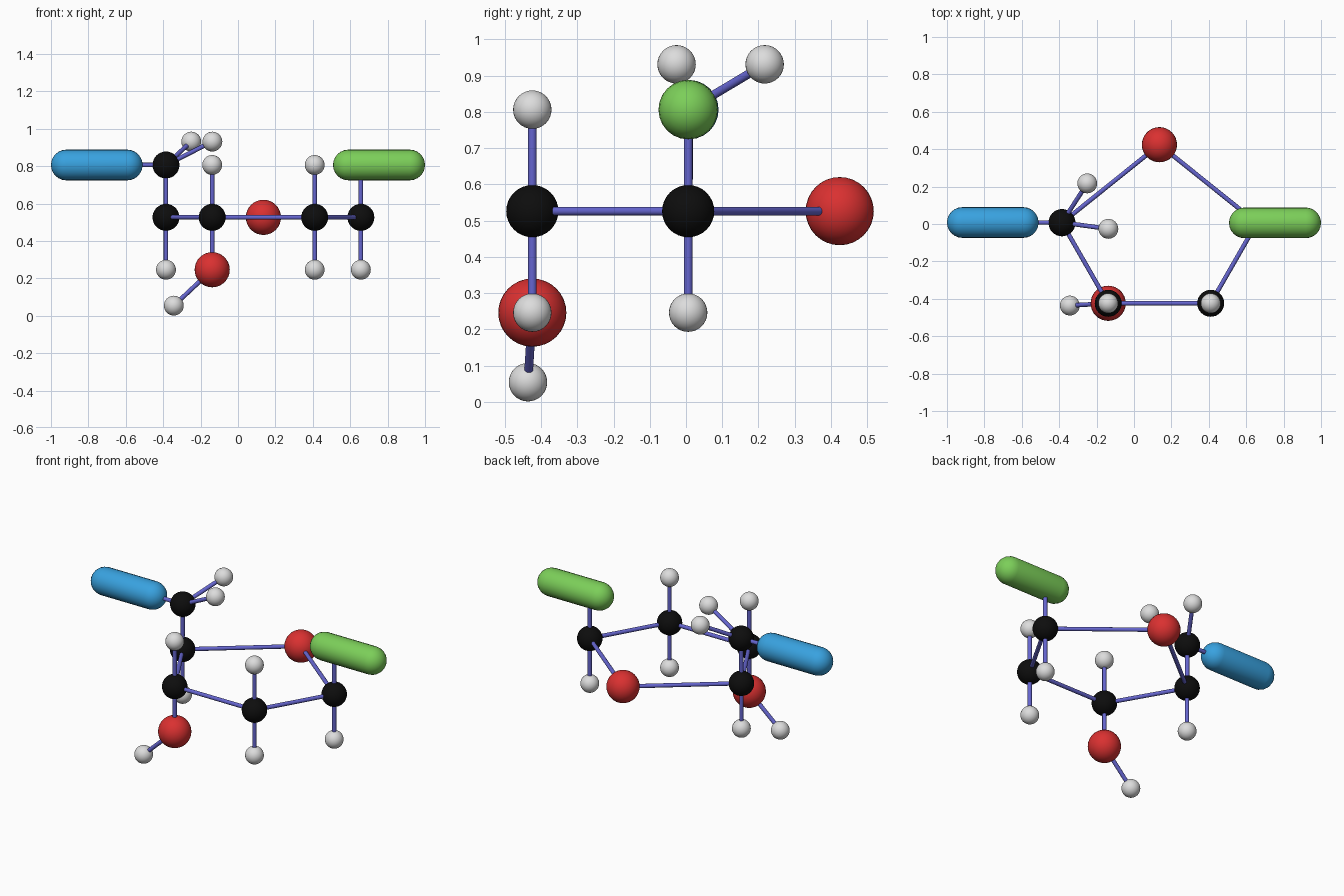
import bpy, bmesh, math
from mathutils import Vector, Matrix

if "Cube" in bpy.data.objects:
    bpy.data.objects.remove(bpy.data.objects["Cube"])


def mat(name, rgb):
    m = bpy.data.materials.new(name)
    m.diffuse_color = (*rgb, 1)
    m.use_nodes = True
    m.node_tree.nodes["Principled BSDF"].inputs["Base Color"].default_value = m.diffuse_color
    return m


BLACK = mat("carbon black", (0.004, 0.004, 0.004))
RED = mat("oxygen red", (0.70, 0.03, 0.03))
WHITE = mat("hydrogen white", (0.72, 0.72, 0.72))
BOND = mat("bond violet", (0.13, 0.13, 0.62))
BLUE = mat("capsule blue", (0.04, 0.36, 0.74))
GREEN = mat("capsule green", (0.20, 0.62, 0.10))


def finish(name, bm, material):
    me = bpy.data.meshes.new(name)
    for f in bm.faces:
        f.smooth = True
    bm.to_mesh(me)
    bm.free()
    me.materials.append(material)
    ob = bpy.data.objects.new(name, me)
    bpy.context.collection.objects.link(ob)
    return ob


def ball(name, pos, radius, material):
    bm = bmesh.new()
    bmesh.ops.create_uvsphere(bm, u_segments=32, v_segments=16, radius=radius,
                              matrix=Matrix.Translation(pos))
    finish(name, bm, material)


def rod(name, a, b, radius=0.012):
    a, b = Vector(a), Vector(b)
    d = b - a
    m = Matrix.Translation((a + b) / 2) @ d.to_track_quat('Z', 'Y').to_matrix().to_4x4()
    bm = bmesh.new()
    bmesh.ops.create_cone(bm, segments=16, radius1=radius, radius2=radius,
                          depth=d.length, matrix=m)
    finish(name, bm, BOND)


def capsule(name, x0, x1, y, z, radius, material):
    # sphere split at its equator and stretched along x
    bm = bmesh.new()
    bmesh.ops.create_uvsphere(bm, u_segments=24, v_segments=12, radius=radius)
    bmesh.ops.bisect_plane(bm, geom=bm.verts[:] + bm.edges[:] + bm.faces[:],
                           plane_co=(0, 0, 0.001), plane_no=(0, 0, 1))
    half = (x1 - x0) / 2 - radius
    for v in bm.verts:
        v.co.z += half if v.co.z > 0.0005 else -half
    bmesh.ops.transform(bm, verts=bm.verts, matrix=Matrix.Translation(
        ((x0 + x1) / 2, y, z)) @ Matrix.Rotation(math.pi / 2, 4, 'Y'))
    finish(name, bm, material)


KINDS = {"carbon": (0.072, BLACK), "oxygen": (0.094, RED), "hydrogen": (0.053, WHITE)}
MID, TOP, LOW = 0.526, 0.806, 0.246

# Atoms: name -> (kind, position)
atoms = {
    "ring_left": ("carbon", (-0.385, 0.006, MID)),
    "ring_front_left": ("carbon", (-0.138, -0.424, MID)),
    "ring_front_right": ("carbon", (0.41, -0.424, MID)),
    "ring_right": ("carbon", (0.657, 0.006, MID)),
    "ring_back": ("oxygen", (0.136, 0.424, MID)),
    "arm": ("carbon", (-0.385, 0.008, TOP)),
    "arm_tip_back": ("hydrogen", (-0.25, 0.217, 0.931)),
    "arm_tip_front": ("hydrogen", (-0.137, -0.026, 0.931)),
    "hanging": ("oxygen", (-0.138, -0.424, LOW)),
    "hanging_tip": ("hydrogen", (-0.343, -0.436, 0.054)),
    "left_low": ("hydrogen", (-0.385, 0.006, LOW)),
    "front_left_top": ("hydrogen", (-0.138, -0.424, TOP)),
    "front_right_top": ("hydrogen", (0.41, -0.424, TOP)),
    "front_right_low": ("hydrogen", (0.41, -0.424, LOW)),
    "right_low": ("hydrogen", (0.657, 0.006, LOW)),
}
for n, (kind, pos) in atoms.items():
    radius, material = KINDS[kind]
    ball(n + "_" + kind, pos, radius, material)

# Bonds between atoms
ring = ["ring_left", "ring_front_left", "ring_front_right", "ring_right", "ring_back"]
pairs = list(zip(ring, ring[1:] + ring[:1])) + [
    ("ring_left", "arm"), ("arm", "arm_tip_back"), ("arm", "arm_tip_front"),
    ("ring_front_left", "hanging"), ("hanging", "hanging_tip"),
    ("ring_left", "left_low"), ("ring_front_left", "front_left_top"),
    ("ring_front_right", "front_right_top"), ("ring_front_right", "front_right_low"),
    ("ring_right", "right_low")]
for a, b in pairs:
    rod("bond_" + a + "_to_" + b, atoms[a][1], atoms[b][1])

# Capsule groups and their bonds
rod("bond_blue_capsule", atoms["arm"][1], (-0.6, 0.008, TOP))
rod("bond_green_capsule", atoms["ring_right"][1], (0.657, 0.006, TOP))
capsule("blue_capsule", -1.0, -0.51, 0.008, TOP, 0.082, BLUE)
capsule("green_capsule", 0.508, 1.0, 0.006, TOP, 0.082, GREEN)
